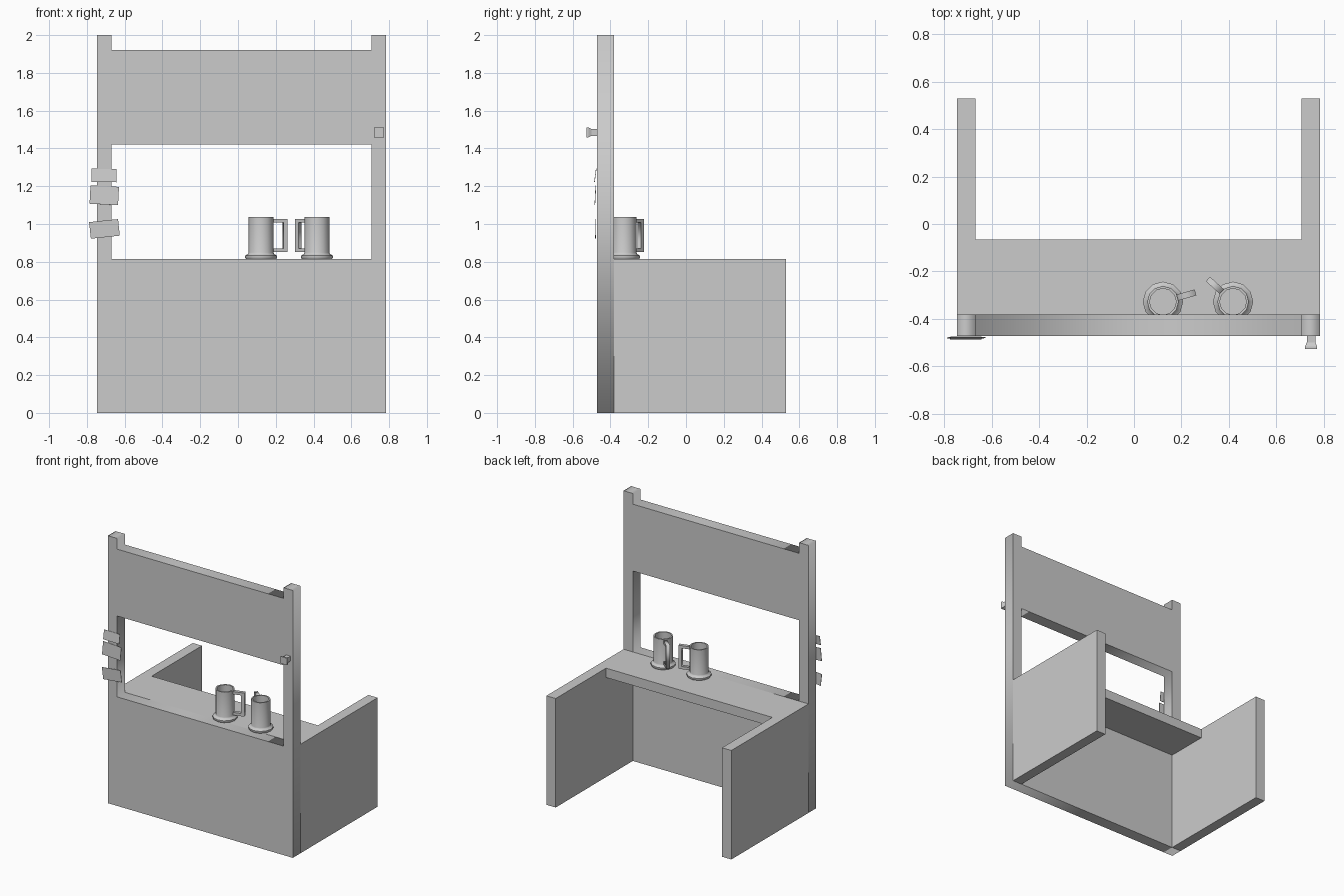
import bpy, bmesh
from math import radians, pi, cos, sin
from mathutils import Matrix, Vector

if "Cube" in bpy.data.objects:
    bpy.data.objects.remove(bpy.data.objects["Cube"])

X0, X1 = -0.746, 0.784          # stall sides
Y0, Y1 = -0.472, 0.53           # front and back
WALL, COUNTER = 0.077, 0.815    # side thickness, counter height
FRONT = 0.09                    # front thickness


def add(name, bm):
    bmesh.ops.recalc_face_normals(bm, faces=bm.faces)
    mesh = bpy.data.meshes.new(name)
    bm.to_mesh(mesh)
    bm.free()
    ob = bpy.data.objects.new(name, mesh)
    bpy.context.collection.objects.link(ob)
    return ob


def box(name, lo, hi):
    lo, hi = Vector(lo), Vector(hi)
    bm = bmesh.new()
    bmesh.ops.create_cube(bm, size=1, matrix=Matrix.Translation((lo + hi) / 2)
                          @ Matrix.Diagonal((hi - lo).to_4d()))
    return add(name, bm)


def prism(name, loops, depth):
    """Outlines in x-z (inner loops become holes), extruded along y."""
    curve = bpy.data.curves.new(name, 'CURVE')
    curve.dimensions = '2D'
    curve.fill_mode = 'BOTH'
    curve.extrude = depth / 2
    for pts in loops:
        s = curve.splines.new('POLY')
        s.points.add(len(pts) - 1)
        for p, (x, z) in zip(s.points, pts):
            p.co = (x, z, 0, 1)
        s.use_cyclic_u = True
    tmp = bpy.data.objects.new(name + "_outline", curve)
    mesh = bpy.data.meshes.new_from_object(tmp)
    bpy.data.objects.remove(tmp)
    bm = bmesh.new()
    bm.from_mesh(mesh)
    bpy.data.meshes.remove(mesh)
    bmesh.ops.remove_doubles(bm, verts=bm.verts, dist=1e-5)
    bmesh.ops.rotate(bm, verts=bm.verts, matrix=Matrix.Rotation(pi / 2, 3, 'X'))
    return add(name, bm)


def lathe(name, profile, sides, loc):
    bm = bmesh.new()
    vs = [bm.verts.new((r, 0, z)) for r, z in profile]
    es = [bm.edges.new(p) for p in zip(vs, vs[1:])]
    bmesh.ops.spin(bm, geom=vs + es, axis=(0, 0, 1), cent=(0, 0, 0),
                   angle=2 * pi, steps=sides)
    bmesh.ops.remove_doubles(bm, verts=bm.verts, dist=1e-5)
    ob = add(name, bm)
    ob.location = loc
    return ob


# Front panel, posts and signboard in one piece with a serving window
xi0, xi1 = X0 + WALL, X1 - WALL
outer = [(X0, 0), (X1, 0), (X1, 2), (xi1, 2), (xi1, 1.92), (xi0, 1.92), (xi0, 2), (X0, 2)]
window = [(xi0, COUNTER), (xi0, 1.42), (xi1, 1.42), (xi1, COUNTER)]
frame = prism("front_frame", [outer, window], FRONT)
frame.location.y = Y0 + FRONT / 2

# Side walls and counter
yi = Y0 + FRONT
box("left_wall", (X0, yi, 0), (xi0, Y1, COUNTER))
box("right_wall", (xi1, yi, 0), (X1, Y1, COUNTER))
box("counter_top", (xi0, yi, COUNTER - 0.07), (xi1, -0.065, COUNTER))

# Mugs with square handles
body = [(0, 0), (0.08, 0), (0.085, 0.006), (0.085, 0.017), (0.069, 0.026),
        (0.066, 0.034), (0.066, 0.222), (0.056, 0.222), (0.056, 0.03), (0, 0.03)]
grip = [(0.058, 0.212), (0.143, 0.212), (0.143, 0.036), (0.058, 0.036),
        (0.058, 0.056), (0.121, 0.056), (0.121, 0.192), (0.058, 0.192)]
for side, x, angle in (("left", 0.122, 16), ("right", 0.418, 138)):
    loc = (x, -0.328, COUNTER)
    mug = lathe(side + "_mug", body, 12, loc)
    bpy.context.view_layer.objects.active = mug
    mug.select_set(True)
    bpy.ops.object.shade_smooth_by_angle(angle=radians(40))
    mug.select_set(False)
    handle = prism(side + "_mug_handle", [grip], 0.026)
    handle.location = loc
    handle.rotation_euler.z = radians(angle)

# Paper notes pinned to the left post: x, z, width, height, tilts
for i, (x, z, w, h, lean, roll) in enumerate((
        (-0.709, 1.257, 0.132, 0.070, -8, 1),
        (-0.708, 1.152, 0.151, 0.097, -3, 3),
        (-0.707, 0.974, 0.154, 0.088, 1, -6))):
    note = box(f"note_{i + 1}", (-w / 2, -0.0015, -h / 2), (w / 2, 0.0015, h / 2))
    note.location = (x, Y0 - 0.008, z)
    note.rotation_euler = (radians(lean), radians(roll), 0)

# Square peg on the right post, flared at its end
bm = bmesh.new()
rings = []
for half, y in ((0.018, 0), (0.018, -0.028), (0.026, -0.045), (0.026, -0.055)):
    rings.append([bm.verts.new((half * a, y, half * b))
                  for a, b in ((-1, -1), (1, -1), (1, 1), (-1, 1))])
for a, b in zip(rings, rings[1:]):
    for k in range(4):
        n = (k + 1) % 4
        bm.faces.new((a[k], a[n], b[n], b[k]))
bm.faces.new(rings[0])
bm.faces.new(rings[-1])
peg = add("post_peg", bm)
peg.location = (0.747, Y0, 1.485)
